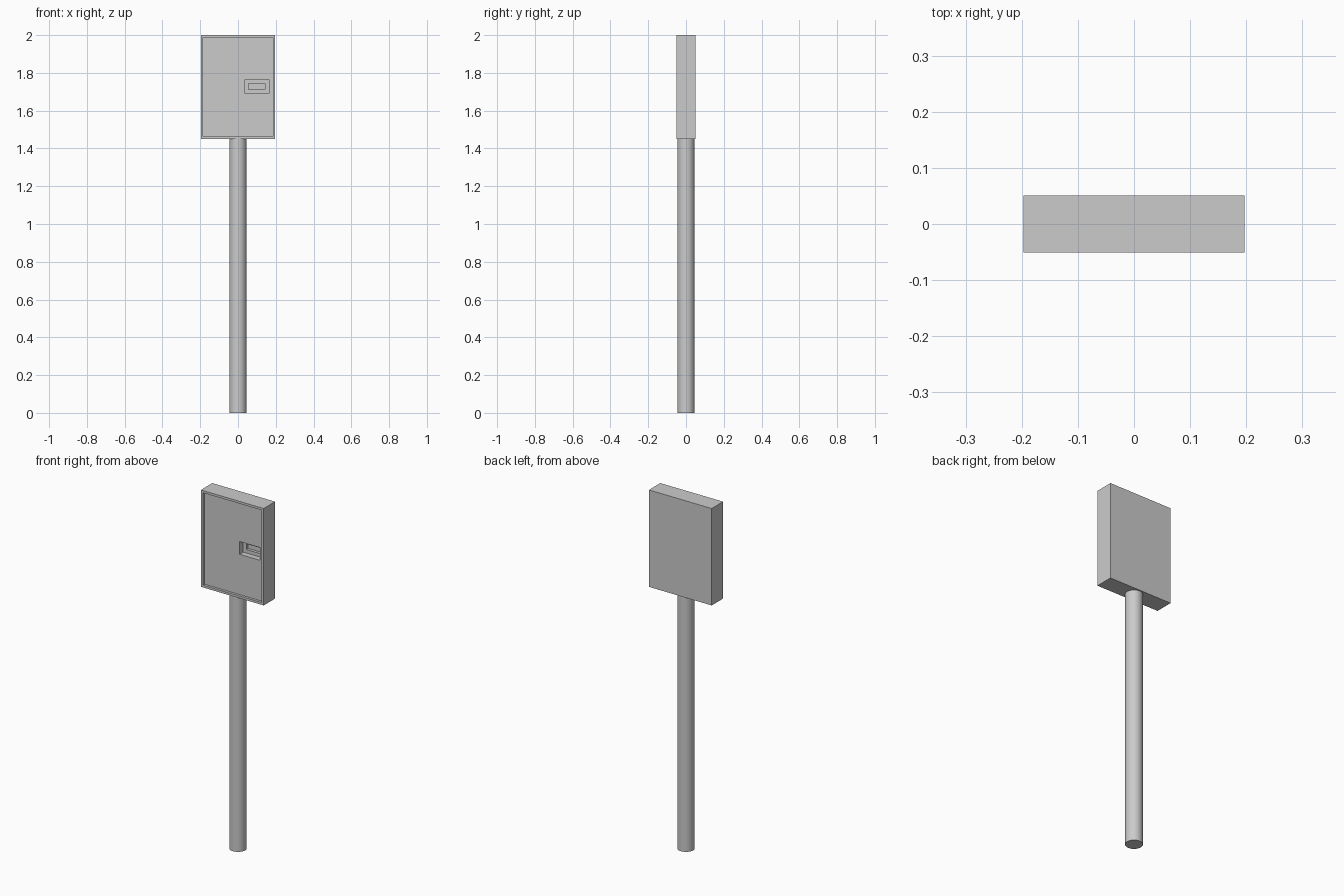
import bpy
import bmesh
import math

cube = bpy.data.objects.get("Cube")
if cube:
    bpy.data.objects.remove(cube, do_unlink=True)

# Single painted-metal colour
grey = bpy.data.materials.new("grey metal")
grey.use_nodes = True
colour = (0.6, 0.6, 0.6, 1)
grey.diffuse_color = colour
grey.node_tree.nodes["Principled BSDF"].inputs["Base Color"].default_value = colour

HALF_W, HALF_D = 0.197, 0.051
BASE, TOP = 1.45, 2.0
LIP = 0.013
DOOR_Y = -HALF_D + 0.014
POCKET_Y = DOOR_Y + 0.032
LATCH_Y = POCKET_Y + 0.016


def inset(rect, amount):
    x0, x1, z0, z1 = rect
    return x0 + amount, x1 - amount, z0 + amount, z1 - amount


def nested_box(name, rings):
    """Join rectangular rings (rectangle, depth) into one closed stepped shell."""
    bm = bmesh.new()
    loops = []
    for (x0, x1, z0, z1), y in rings:
        corners = ((x0, z0), (x1, z0), (x1, z1), (x0, z1))
        loops.append([bm.verts.new((x, y, z)) for x, z in corners])
    for a, b in zip(loops, loops[1:]):
        for i in range(4):
            j = (i + 1) % 4
            bm.faces.new((a[i], a[j], b[j], b[i]))
    bm.faces.new(loops[0])
    bm.faces.new(loops[-1])
    bmesh.ops.recalc_face_normals(bm, faces=bm.faces)
    mesh = bpy.data.meshes.new(name)
    bm.to_mesh(mesh)
    bm.free()
    mesh.materials.append(grey)
    obj = bpy.data.objects.new(name, mesh)
    bpy.context.collection.objects.link(obj)
    return obj


# Cabinet: outer shell, recessed door, handle pocket and deeper latch slot
shell = (-HALF_W, HALF_W, BASE, TOP)
door = inset(shell, LIP)
pocket = (0.036, 0.164, 1.692, 1.764)
latch = inset(pocket, 0.02)
nested_box("cabinet", [
    (shell, HALF_D), (shell, -HALF_D),
    (door, -HALF_D), (door, DOOR_Y),
    (pocket, DOOR_Y), (pocket, POCKET_Y),
    (latch, POCKET_Y), (latch, LATCH_Y),
])

# Round post under the cabinet
bpy.ops.mesh.primitive_cylinder_add(vertices=32, radius=0.045, depth=BASE,
                                    location=(0, 0, BASE / 2))
post = bpy.context.object
post.name = "post"
post.data.materials.append(grey)
bpy.ops.object.shade_smooth_by_angle(angle=math.radians(30))
